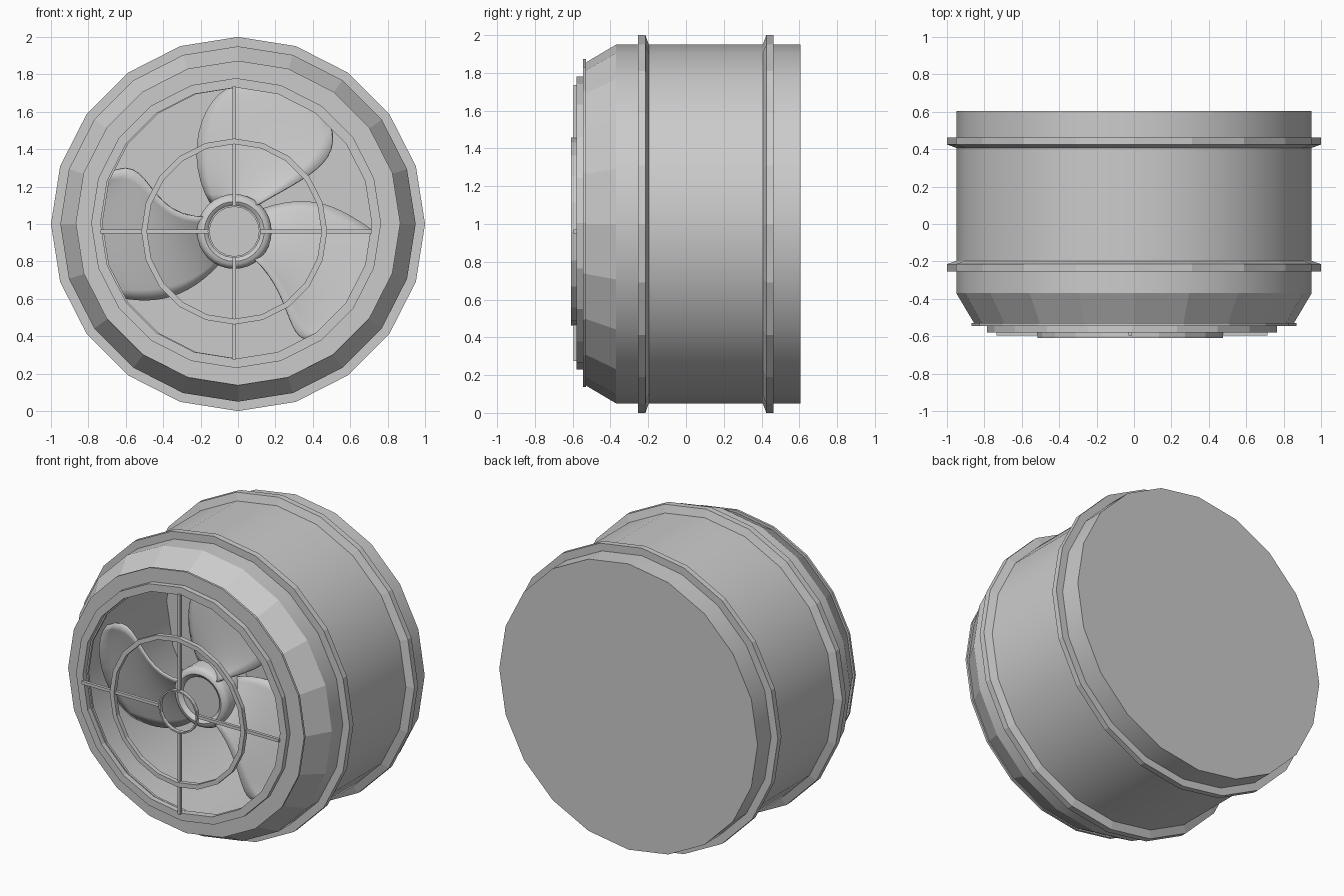
import bpy, bmesh, math
from mathutils import Vector

if "Cube" in bpy.data.objects:
    bpy.data.objects.remove(bpy.data.objects["Cube"])


def finish(name, bm, angle=None):
    bmesh.ops.remove_doubles(bm, verts=bm.verts, dist=1e-5)
    bmesh.ops.recalc_face_normals(bm, faces=bm.faces)
    me = bpy.data.meshes.new(name)
    bm.to_mesh(me)
    bm.free()
    if angle:
        for p in me.polygons:
            p.use_smooth = True
        me.set_sharp_from_angle(angle=math.radians(angle))
    ob = bpy.data.objects.new(name, me)
    bpy.context.collection.objects.link(ob)
    return ob


def lathe(name, profile, cx=0.0, cz=1.0, sides=20, angle=None, closed=True):
    """Spin (radius, y) points round the y axis; a vertex sits at the top."""
    bm = bmesh.new()
    rings = []
    for r, y in profile:
        if r == 0:
            rings.append([bm.verts.new((cx, y, cz))] * sides)
        else:
            rings.append([bm.verts.new((cx + r * math.sin(math.tau * i / sides), y,
                                        cz + r * math.cos(math.tau * i / sides)))
                          for i in range(sides)])
    n = len(rings)
    for k in range(n if closed else n - 1):
        a, b = rings[k], rings[(k + 1) % n]
        for i in range(sides):
            j = (i + 1) % sides
            quad = list(dict.fromkeys((a[i], a[j], b[j], b[i])))
            if len(quad) > 2:
                bm.faces.new(quad)
    return finish(name, bm, angle)


def ring(name, r_out, r_in, y0, y1, **kw):
    return lathe(name, [(r_out, y0), (r_out, y1), (r_in, y1), (r_in, y0)], **kw)


def box(name, x0, x1, y0, y1, z0, z1):
    bm = bmesh.new()
    bmesh.ops.create_cube(bm, size=1)
    for v in bm.verts:
        v.co = ((x0 + x1) / 2 + v.co.x * (x1 - x0), (y0 + y1) / 2 + v.co.y * (y1 - y0),
                (z0 + z1) / 2 + v.co.z * (z1 - z0))
    return finish(name, bm)


# Housing: smooth hollow drum with closed back
lathe("housing_drum", [(0.95, -0.37), (0.95, 0.605), (0, 0.605), (0, 0.59),
                       (0.938, 0.59), (0.938, -0.37)], angle=30, closed=False)

# Tapered, faceted front collar
lathe("front_taper", [(0.95, -0.37), (0.855, -0.53), (0.84, -0.53), (0.938, -0.37)])

# Two flanges, each sloped on the side facing the other
lathe("front_flange", [(0.94, -0.255), (1, -0.255), (1, -0.215), (0.95, -0.197), (0.94, -0.197)])
lathe("back_flange", [(0.94, 0.463), (1, 0.463), (1, 0.425), (0.95, 0.407), (0.94, 0.407)])

# Front lip and grille rings
ring("front_lip", 0.868, 0.725, -0.545, -0.53, cz=1.005)
ring("grille_outer_ring", 0.775, 0.725, -0.58, -0.54, cx=-0.01, cz=1.005)
CX, CZ = -0.02, 0.96
ring("grille_middle_ring", 0.497, 0.467, -0.61, -0.58, cx=CX, cz=CZ)
ring("grille_centre_ring", 0.142, 0.132, -0.605, -0.58, cx=CX, cz=CZ)

# Grille spokes
h = 0.01
box("spoke_top", CX - h, CX + h, -0.595, -0.575, CZ + 0.137, 1.735)
box("spoke_bottom", CX - h, CX + h, -0.595, -0.575, 0.275, CZ - 0.137)
box("spoke_left", -0.735, CX - 0.137, -0.595, -0.575, CZ - h, CZ + h)
box("spoke_right", CX + 0.137, 0.715, -0.595, -0.575, CZ - h, CZ + h)

# Hub with rounded rim
lathe("fan_hub", [(0, -0.355), (0.135, -0.355), (0.145, -0.37), (0.16, -0.378), (0.178, -0.374),
                  (0.192, -0.362), (0.2, -0.342), (0.2, -0.12), (0, -0.12)],
      cx=CX, cz=CZ, sides=32, angle=40, closed=False)


def cubic(p, t):
    """Cubic curve through four evenly spaced points."""
    out = Vector((0, 0))
    for i in range(4):
        w = 1.0
        for j in range(4):
            if j != i:
                w *= (t * 3 - j) / (i - j)
        out += Vector(p[i]) * w
    return out


def blade(name, trailing, leading, nu=10, nv=12):
    bm = bmesh.new()
    grid = []
    for a in range(nu + 1):
        u = a / nu
        row = []
        for b in range(nv + 1):
            v = b / nv
            p = cubic(trailing, v).lerp(cubic(leading, v), u)
            d = (p - Vector((CX, CZ))).normalized()
            p += d * 0.13 * 4 * u * (1 - u) * v * v
            row.append(bm.verts.new((p.x, -0.365 + 0.165 * u, p.y)))
        grid.append(row)
    for a in range(nu):
        for b in range(nv):
            bm.faces.new((grid[a][b], grid[a + 1][b], grid[a + 1][b + 1], grid[a][b + 1]))
    ob = finish(name, bm, 40)
    m = ob.modifiers.new("thickness", "SOLIDIFY")
    m.thickness = 0.012
    m.offset = 0
    return ob


# Three swept, pitched blades
blade("blade_top", [(0.1, 1.1), (0.33, 1.23), (0.48, 1.36), (0.49, 1.54)],
      [(-0.14, 1.1), (-0.22, 1.36), (-0.17, 1.6), (-0.02, 1.74)])
blade("blade_left", [(-0.15, 1.04), (-0.4, 1.12), (-0.53, 1.27), (-0.71, 1.26)],
      [(-0.1, 0.79), (-0.27, 0.65), (-0.45, 0.595), (-0.64, 0.61)])
blade("blade_right", [(0.08, 0.82), (0.22, 0.63), (0.29, 0.46), (0.37, 0.385)],
      [(0.13, 1.08), (0.36, 1.12), (0.55, 1.07), (0.74, 0.95)])
